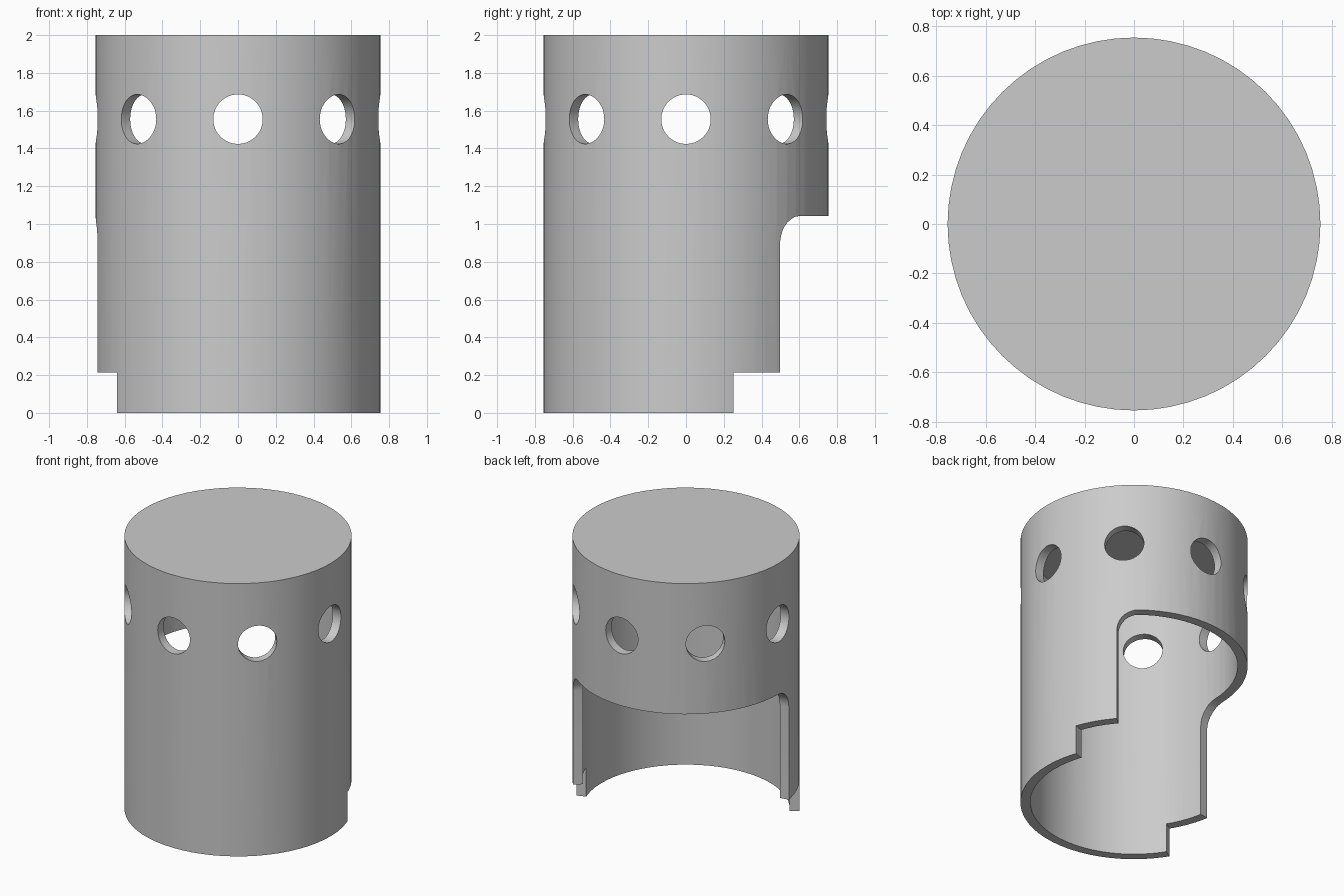
import bpy
import bmesh
from math import cos, sin, pi, radians, degrees, sqrt

cube = bpy.data.objects.get("Cube")
if cube:
    bpy.data.objects.remove(cube, do_unlink=True)

OUTER, INNER, HEIGHT = 0.755, 0.689, 2.0
SEGMENTS = 64
OPENING_DIRECTION = 115.6   # degrees around z
HOLE_Z, HOLE_RADIUS = 1.555, 0.131

grey = bpy.data.materials.new("plain grey")
grey.use_nodes = True
colour = (0.6, 0.6, 0.6, 1)
grey.diffuse_color = colour
grey.node_tree.nodes["Principled BSDF"].inputs["Base Color"].default_value = colour


def make_object(name, bm):
    bmesh.ops.recalc_face_normals(bm, faces=bm.faces)
    mesh = bpy.data.meshes.new(name)
    bm.to_mesh(mesh)
    bm.free()
    mesh.materials.append(grey)
    obj = bpy.data.objects.new(name, mesh)
    bpy.context.collection.objects.link(obj)
    return obj


def capped_shell():
    """Tube open at the bottom and closed at the top."""
    bm = bmesh.new()
    cap = HEIGHT - (OUTER - INNER)
    profile = [(INNER, cap), (INNER, 0), (OUTER, 0), (OUTER, HEIGHT)]
    rings = [[bm.verts.new((r * cos(2 * pi * i / SEGMENTS), r * sin(2 * pi * i / SEGMENTS), z))
              for i in range(SEGMENTS)] for r, z in profile]
    for a, b in zip(rings, rings[1:]):
        for i in range(SEGMENTS):
            j = (i + 1) % SEGMENTS
            bm.faces.new((a[i], a[j], b[j], b[i]))
    bm.faces.new(rings[0])
    bm.faces.new(rings[-1])
    return make_object("capped_tube", bm)


def sector_cutter(name, half_angle, top, fillet=0.0):
    """Curved block with radial sides and optionally rounded upper corners."""
    bm = bmesh.new()
    fillet_angle = degrees(fillet / OUTER)
    steps = 10
    columns = []
    if fillet:
        for k in range(steps):
            t = pi / 2 * k / steps
            columns.append((half_angle - fillet_angle * (1 - cos(t)), top - fillet * (1 - sin(t))))
    flat = half_angle - fillet_angle
    columns += [(flat * (1 - k / 20), top) for k in range(20)]
    columns = [(-a, z) for a, z in columns] + [(0, top)] + columns[::-1]
    sections = []
    for angle, z in columns:
        t = radians(OPENING_DIRECTION + angle)
        sections.append([bm.verts.new((r * cos(t), r * sin(t), h))
                         for r, h in ((0.5, -0.2), (1, -0.2), (1, z), (0.5, z))])
    for a, b in zip(sections, sections[1:]):
        for i in range(4):
            j = (i + 1) % 4
            bm.faces.new((a[i], a[j], b[j], b[i]))
    bm.faces.new(sections[0])
    bm.faces.new(sections[-1])
    return make_object(name, bm)


def hole_cutter(angle):
    """Long rod that drills two opposite holes."""
    bm = bmesh.new()
    bmesh.ops.create_cone(bm, cap_ends=True, segments=48, radius1=HOLE_RADIUS,
                          radius2=HOLE_RADIUS, depth=2)
    obj = make_object("hole_cutter", bm)
    obj.rotation_euler = (0, pi / 2, angle)
    obj.location.z = HOLE_Z
    return obj


def cut(target, cutter):
    cutter.hide_render = True
    bpy.context.view_layer.update()
    mod = target.modifiers.new("cut", 'BOOLEAN')
    mod.operation = 'DIFFERENCE'
    mod.solver = 'EXACT'
    mod.object = cutter
    bpy.ops.object.modifier_apply(modifier=mod.name)
    bpy.data.objects.remove(cutter, do_unlink=True)


tube = capped_shell()
bpy.ops.object.select_all(action='DESELECT')
bpy.context.view_layer.objects.active = tube
tube.select_set(True)

# Large rounded opening, then the wider step at the foot
cut(tube, sector_cutter("opening_cutter", 74.3, 1.042, 0.15))
cut(tube, sector_cutter("step_cutter", 96.2, 0.213))

# Ring of eight round holes
for i in range(4):
    cut(tube, hole_cutter(i * pi / 4))

bpy.ops.object.shade_smooth_by_angle(angle=radians(30))
